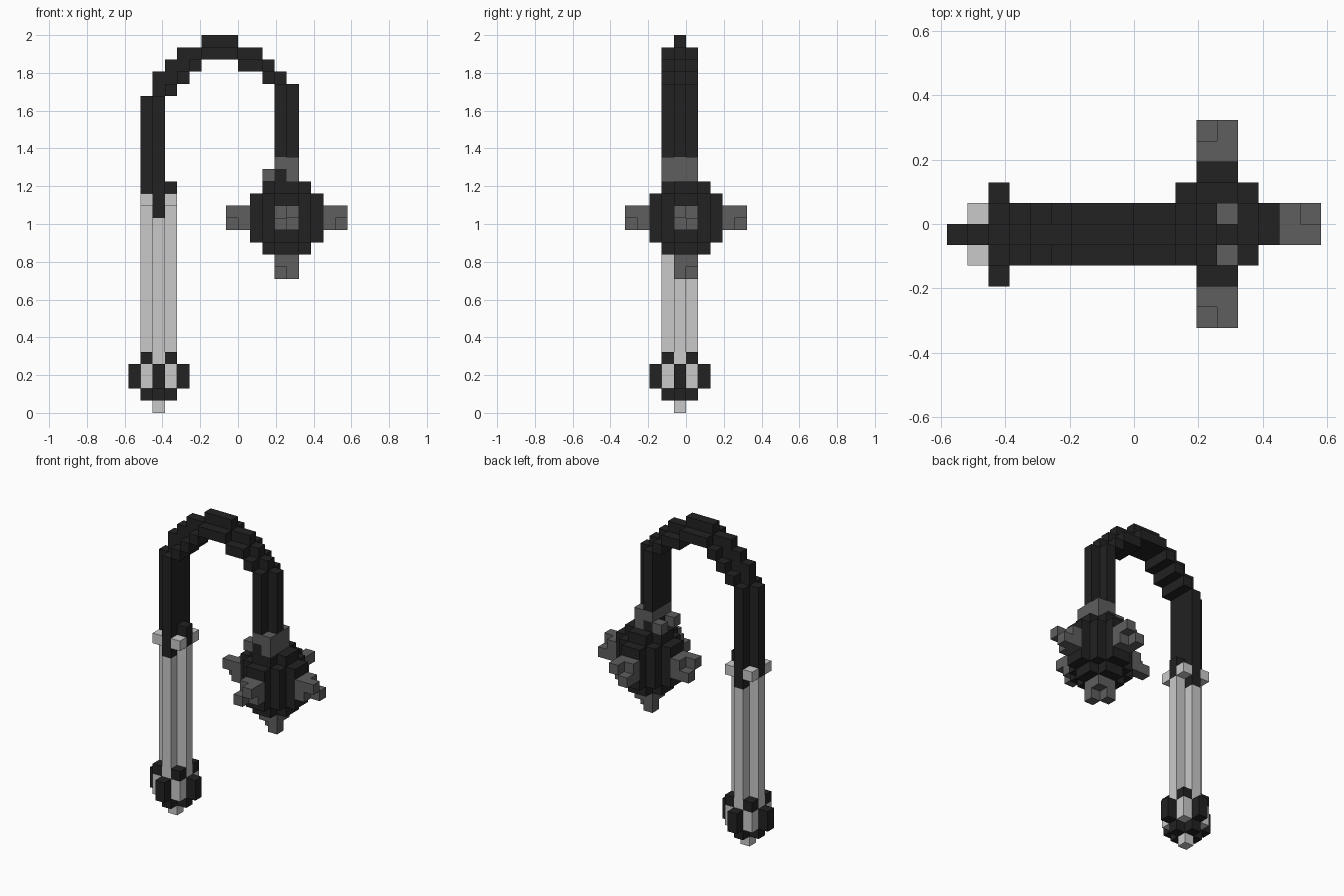
import bpy, bmesh
from mathutils import Vector

if "Cube" in bpy.data.objects:
    bpy.data.objects.remove(bpy.data.objects["Cube"])

U = 2 / 31  # block size


def material(name, v):
    m = bpy.data.materials.new(name)
    m.diffuse_color = (v, v, v, 1)
    m.use_nodes = True
    m.node_tree.nodes["Principled BSDF"].inputs["Base Color"].default_value = m.diffuse_color
    return m


BLACK = material("black iron", 0.016)
GREY = material("dark grey steel", 0.112)
LIGHT = material("light grey grip", 0.59)

parts = {}   # part name -> (material, set of block cells)
taken = set()


def box(part, mat, x, y, z):
    """Fill blocks over inclusive ranges; earlier parts keep their cells."""
    cells = parts.setdefault(part, (mat, set()))[1]
    for i in range(x[0], x[-1] + 1):
        for j in range(y[0], y[-1] + 1):
            for k in range(z[0], z[-1] + 1):
                if (i, j, k) not in taken:
                    taken.add((i, j, k))
                    cells.add((i, j, k))


def corners(part, mat, z):
    for i in (-8, -6):
        for j in (-2, 0):
            box(part, mat, (i,), (j,), z)


def plus(part, mat, z):
    box(part, mat, (-8, -6), (-1,), z)
    box(part, mat, (-7,), (-2, 0), z)


# Pommel: bottom plate, four side studs, corner caps
plus("pommel", BLACK, (1,))
for i, j in ((-9, -1), (-5, -1), (-7, -3), (-7, 1)):
    box("pommel", BLACK, (i,), (j,), (2, 3))
corners("pommel", BLACK, (4,))
corners("pommel_inlay", LIGHT, (2, 3))

# Chain: rises from the handle, arches over and drops to the ball
box("chain", BLACK, (-7,), (-2, 0), (16, 25))
box("chain", BLACK, (-8, -6), (-1,), (17, 18))
box("chain", BLACK, (-8,), (-1,), (18, 25))
box("chain", BLACK, (-7,), (-1,), (26, 27))
arch = {-6: (26, 28), -5: (27, 29), -4: (28, 29), -3: (29, 30), -2: (29, 30),
        -1: (29, 30), 0: (28, 29), 1: (28, 29), 2: (27, 28), 3: (26, 27)}
for i, (low, high) in arch.items():
    box("chain", BLACK, (i,), (-2, 0), (low,))
    box("chain", BLACK, (i,), (-1,), (low, high))
box("chain", BLACK, (3,), (-2, 0), (21, 26))
box("chain", BLACK, (4,), (-1,), (21, 26))
box("chain", BLACK, (3,), (-2, 0), (19,))

# Handle: plus-shaped rod with corner studs at the top
plus("handle", LIGHT, (2, 16))
box("handle", LIGHT, (-7,), (-1,), (0,))
corners("handle", LIGHT, (17,))

# Ball: rounded drum with smaller caps
for a, b in ((3, 1), (2, 2), (1, 3)):
    box("ball", BLACK, (4 - a, 3 + a), (-b, b - 1), (14, 17))
for a, b in ((2, 1), (1, 2)):
    box("ball", BLACK, (4 - a, 3 + a), (-b, b - 1), (13, 18))

# Spikes: square base with two diagonal tip blocks
for base, tip in ((7, 8), (0, -1)):
    box("spikes", GREY, (base,), (-1, 0), (15, 16))
    box("spikes", GREY, (tip,), (-1,), (16,))
    box("spikes", GREY, (tip,), (0,), (15,))
for base, tip in ((3, 4), (-4, -5)):
    box("spikes", GREY, (3, 4), (base,), (15, 16))
    box("spikes", GREY, (4,), (tip,), (16,))
    box("spikes", GREY, (3,), (tip,), (15,))
box("spikes", GREY, (3, 4), (-1, 0), (12,))
box("spikes", GREY, (4,), (-1,), (11,))
box("spikes", GREY, (3,), (0,), (11,))

# Collar joining chain and ball
box("collar", GREY, (3, 4), (-2, 0), (20,))
box("collar", GREY, (4,), (-2, 0), (19,))
for j in (-2, 0):
    box("collar", GREY, (2,), (j,), (19,))

# Make one mesh per part from its exposed block faces
for name, (mat, cells) in parts.items():
    bm = bmesh.new()
    verts = {}

    def vert(p):
        key = tuple(p)
        if key not in verts:
            verts[key] = bm.verts.new(Vector(key) * U)
        return verts[key]

    for c in sorted(cells):
        for axis in range(3):
            for side in (0, 1):
                n = list(c)
                n[axis] += 2 * side - 1
                if tuple(n) in taken:
                    continue
                loop = []
                for p, q in ((0, 0), (1, 0), (1, 1), (0, 1)):
                    v = list(c)
                    v[axis] += side
                    v[(axis + 1) % 3] += p
                    v[(axis + 2) % 3] += q
                    loop.append(vert(v))
                bm.faces.new(loop if side else loop[::-1])
    # Merge coplanar squares into larger flat faces
    bmesh.ops.dissolve_limit(bm, angle_limit=0.01, verts=bm.verts, edges=bm.edges)
    mesh = bpy.data.meshes.new(name)
    bm.to_mesh(mesh)
    bm.free()
    mesh.materials.append(mat)
    bpy.context.collection.objects.link(bpy.data.objects.new(name, mesh))
